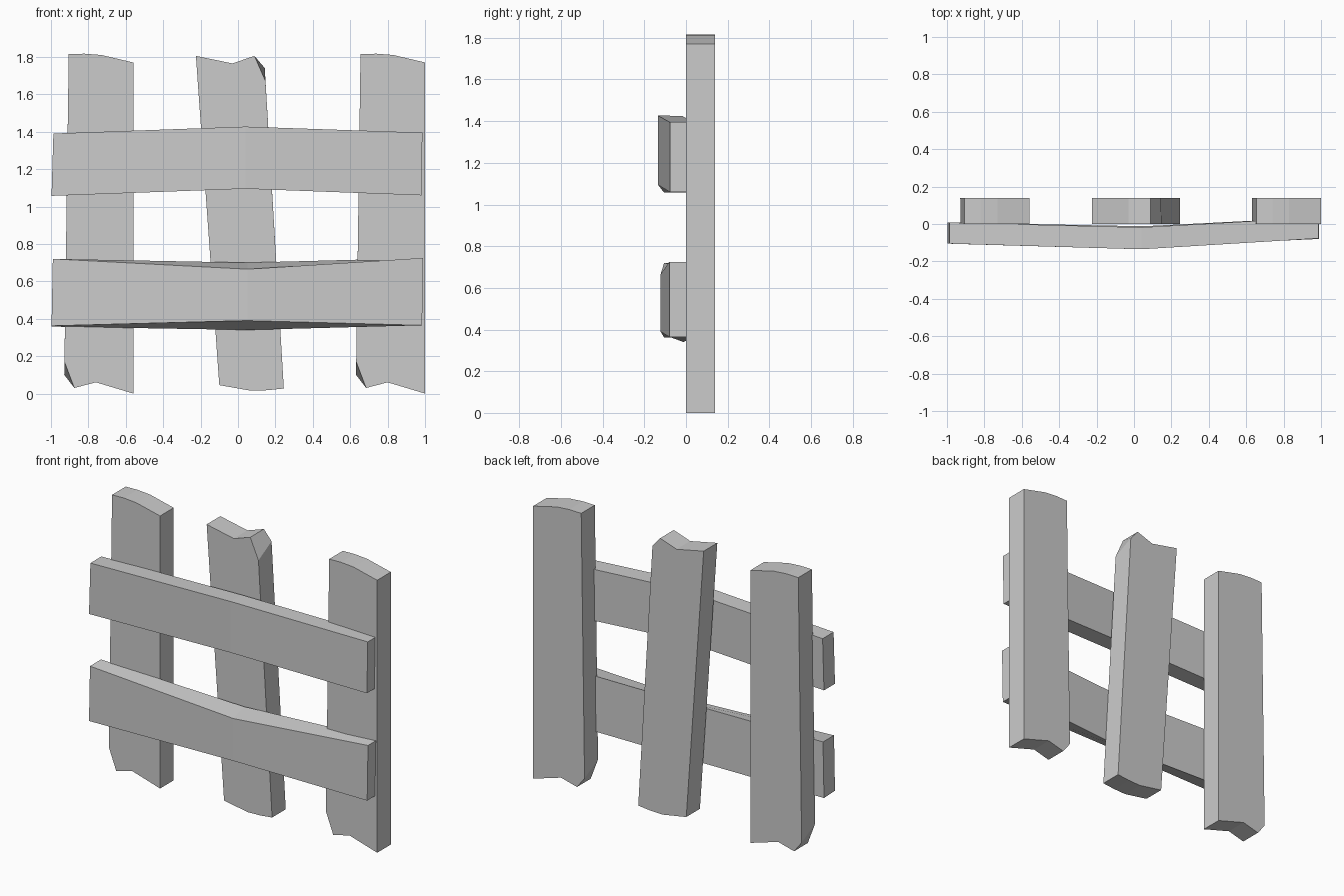
import bpy, bmesh

if "Cube" in bpy.data.objects:
    bpy.data.objects.remove(bpy.data.objects["Cube"])


def loft(name, loops):
    """Skin a closed solid through matching point loops, capping both ends."""
    bm = bmesh.new()
    rings = [[bm.verts.new(p) for p in loop] for loop in loops]
    n = len(rings[0])
    for a, b in zip(rings, rings[1:]):
        for i in range(n):
            j = (i + 1) % n
            bm.faces.new((a[i], a[j], b[j], b[i]))
    bm.faces.new(rings[0][::-1])
    bm.faces.new(rings[-1])
    bmesh.ops.recalc_face_normals(bm, faces=bm.faces)
    mesh = bpy.data.meshes.new(name)
    bm.to_mesh(mesh)
    bm.free()
    obj = bpy.data.objects.new(name, mesh)
    bpy.context.collection.objects.link(obj)
    return obj


def post(name, profile, chip_front, chip_back, dx=0.0):
    """Upright plank; its chipped corner is cut deeper on the front face."""
    front = [(x + dx, 0.0, z) for x, z in profile + [chip_front]]
    back = [(x + dx, 0.14, z) for x, z in profile + [chip_back]]
    return loft(name, [front, back])


def rail(name, sections):
    """Bent cross plank; section = x bottom, x top, y front, y back, then
    bottom and top z of the front and of the back edge."""
    loops = []
    for xb, xt, yf, yb, fb, ft, bb, bt in sections:
        loops.append([(xb, yf, fb), (xt, yf, ft), (xt, yb, bt), (xb, yb, bb)])
    return loft(name, loops)


# Outer posts share one profile
outer = [(-0.905, 1.815), (-0.82, 1.817), (-0.73, 1.81), (-0.56, 1.77),
         (-0.56, 0.0), (-0.76, 0.06), (-0.875, 0.03)]
for side, dx in (("left", 0.0), ("right", 1.56)):
    post(side + "_post", outer, (-0.928, 0.17), (-0.929, 0.10), dx)

# Tilted middle post, broken end upward
middle = [(0.245, 0.027), (0.16, 0.018), (0.07, 0.015), (-0.10, 0.045),
          (-0.225, 1.805), (-0.03, 1.765), (0.088, 1.805)]
post("middle_post", middle, (0.147, 1.67), (0.143, 1.74))

# Cross rails
rail("upper_rail", [
    (-0.997, -0.987, -0.105, 0.008, 1.057, 1.39, 1.057, 1.39),
    (0.04, 0.04, -0.135, -0.018, 1.095, 1.427, 1.095, 1.425),
    (0.98, 0.986, -0.077, 0.035, 1.06, 1.395, 1.06, 1.395)])
rail("lower_rail", [
    (-0.997, -0.99, -0.105, 0.008, 0.362, 0.72, 0.358, 0.72),
    (0.05, 0.05, -0.122, -0.012, 0.39, 0.665, 0.34, 0.70),
    (0.984, 0.99, -0.08, 0.035, 0.365, 0.725, 0.365, 0.725)])
